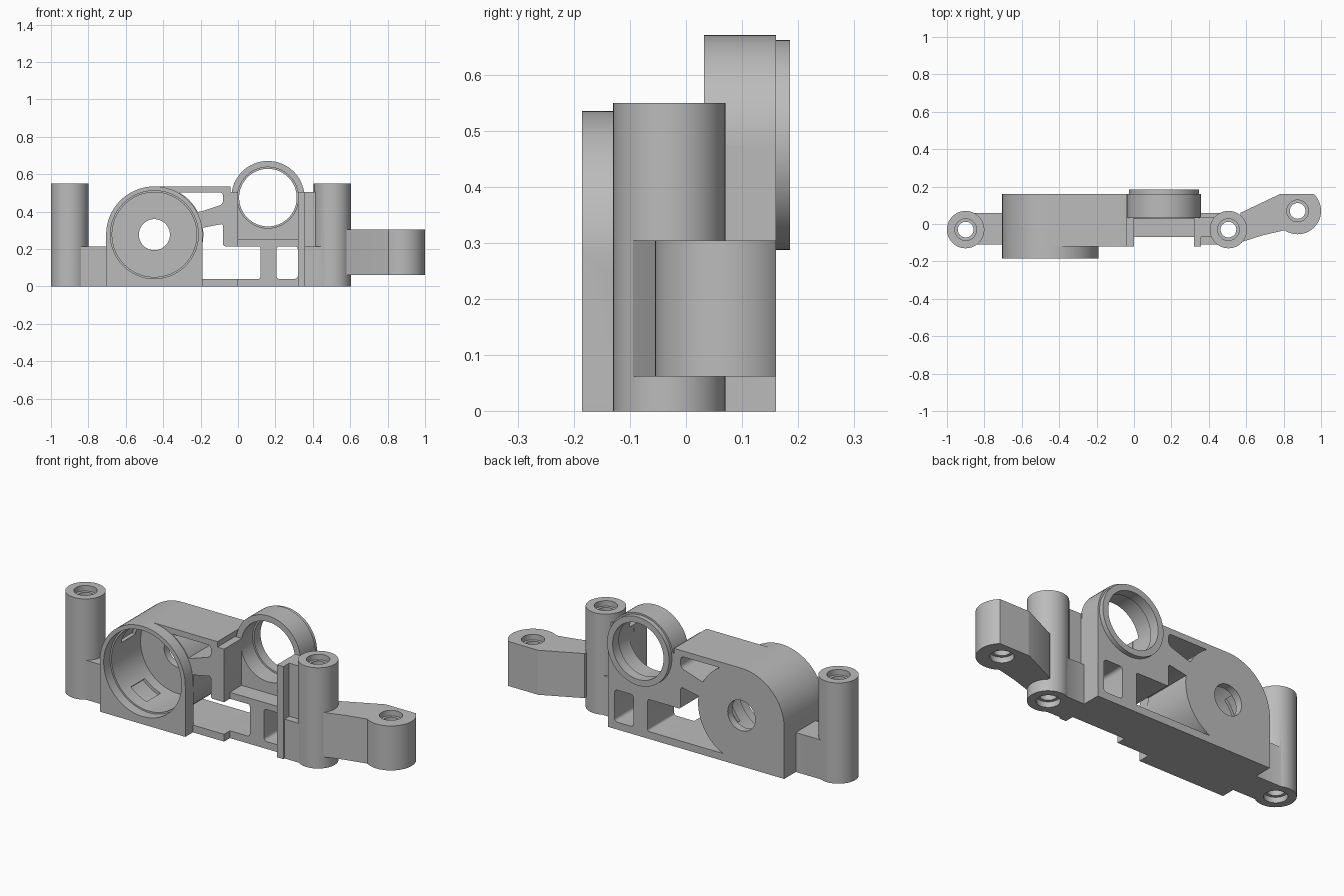
import bpy, bmesh
from math import sin, cos, pi, radians
from mathutils import Matrix

cube = bpy.data.objects.get("Cube")
if cube:
    bpy.data.objects.remove(cube, do_unlink=True)

grey = bpy.data.materials.new("plain grey")
grey.use_nodes = True
grey.diffuse_color = (0.5, 0.5, 0.5, 1)
grey.node_tree.nodes["Principled BSDF"].inputs["Base Color"].default_value = (0.5, 0.5, 0.5, 1)


def prism(name, pts, a, b, axis="y", rounding=0):
    """Extrude an outline from a to b: (x, z) along y, or (x, y) along z."""
    bm = bmesh.new()
    bm.faces.new([bm.verts.new((u, a, v) if axis == "y" else (u, v, a)) for u, v in pts])
    if rounding:
        bmesh.ops.bevel(bm, geom=bm.verts[:], offset=rounding, segments=5,
                        profile=0.5, affect="VERTICES")
    ext = bmesh.ops.extrude_face_region(bm, geom=bm.faces[:])
    moved = [g for g in ext["geom"] if isinstance(g, bmesh.types.BMVert)]
    bmesh.ops.translate(bm, verts=moved, vec=(0, b - a, 0) if axis == "y" else (0, 0, b - a))
    bmesh.ops.recalc_face_normals(bm, faces=bm.faces[:])
    mesh = bpy.data.meshes.new(name)
    bm.to_mesh(mesh)
    bm.free()
    mesh.materials.append(grey)
    obj = bpy.data.objects.new(name, mesh)
    bpy.context.collection.objects.link(obj)
    return obj


def arc(cx, cy, r, start=0, end=360, n=64):
    closed = end - start == 360
    steps = n if closed else n + 1
    return [(cx + r * cos(radians(start + (end - start) * i / n)),
             cy + r * sin(radians(start + (end - start) * i / n))) for i in range(steps)]


def rect(u0, u1, v0, v1):
    return [(u0, v0), (u1, v0), (u1, v1), (u0, v1)]


def boolean(obj, tool, operation):
    """Combine a tool into an object and discard the tool."""
    mod = obj.modifiers.new("combine", "BOOLEAN")
    mod.operation, mod.object, mod.solver = operation, tool, "EXACT"
    bpy.context.view_layer.update()
    graph = bpy.context.evaluated_depsgraph_get()
    result = bpy.data.meshes.new_from_object(obj.evaluated_get(graph))
    obj.modifiers.clear()
    obj.data = result
    bpy.data.objects.remove(tool, do_unlink=True)


def add(obj, *args, **kw):
    boolean(obj, prism("addition", *args, **kw), "UNION")


def cut(obj, *args, **kw):
    boolean(obj, prism("cutter", *args, **kw), "DIFFERENCE")


def screw_hole(obj, x, y, z0, z1):
    """Through hole with a wider recess at each end."""
    cut(obj, arc(x, y, 0.042, n=32), z0 - 0.1, z1 + 0.1, "z")
    cut(obj, arc(x, y, 0.058, n=32), z1 - 0.03, z1 + 0.1, "z")
    cut(obj, arc(x, y, 0.058, n=32), z0 - 0.1, z0 + 0.03, "z")


DRUM = (-0.447, 0.277)
RING = (0.16, 0.475)
BACK = 0.16

# Main frame: round-shouldered block with drum and flat top
shoulder = arc(*DRUM, 0.258, 180, 90, 20)
frame = prism("frame", [(-0.705, 0)] + shoulder + [(-0.04, 0.535), (-0.04, 0.505),
                                                   (0, 0.505), (0, 0)], -0.12, BACK)
# Lower shelf, rear plate and right cheek
add(frame, rect(-0.03, 0.34, 0, 0.25), -0.07, BACK)
add(frame, rect(-0.03, 0.358, 0, RING[1]), 0.03, BACK)
add(frame, rect(0.32, 0.358, 0, 0.505), -0.12, 0.04)

# Windows through the frame, kept clear of the drum
windows = [
    ([(-0.36, 0.04), (0.12, 0.04), (0.12, 0.215), (0.0, 0.215),
      (-0.08, 0.215), (-0.08, 0.335), (-0.36, 0.28)], 0.012),
    ([(0.205, 0.04), (0.32, 0.04), (0.32, 0.215), (0.205, 0.215)], 0.018),
    ([(-0.36, 0.38), (-0.2, 0.40), (-0.08, 0.44), (-0.08, 0.503), (-0.36, 0.503)], 0.018),
]
for outline, radius in windows:
    window = prism("window_cutter", outline, -0.4, 0.4, rounding=radius)
    boolean(window, prism("drum_guard", arc(*DRUM, 0.262), -0.5, 0.5), "DIFFERENCE")
    boolean(frame, window, "DIFFERENCE")

# Front drum collar, rounded above and square below
add(frame, [(-0.705, 0), (-0.189, 0)] + arc(*DRUM, 0.258, 0, 180, 40), -0.185, -0.112)

# Stepped drum bore, wall slots and rear eye
cut(frame, arc(*DRUM, 0.235), -0.4, -0.13)
cut(frame, arc(*DRUM, 0.226), -0.4, 0.12)
cut(frame, arc(*DRUM, 0.083, n=48), -0.4, 0.4)
for angle in (60, 150, 240, 330):
    sector = arc(*DRUM, 0.242, angle - 14, angle + 14, 8) + arc(*DRUM, 0.2, angle + 14, angle - 14, 8)
    cut(frame, sector, -0.06, 0.06)

# Rear bearing ring with thin collar and lipped bore
add(frame, arc(*RING, 0.196), 0.032, BACK)
add(frame, arc(*RING, 0.187), 0.1, 0.185)
cut(frame, arc(*RING, 0.163), -0.01, 0.13)
cut(frame, arc(*RING, 0.154), -0.01, 0.4)

# Left screw post with its low link
left_post = prism("left_post", arc(-0.9, -0.03, 0.1, n=48), 0, 0.55, "z")
add(left_post, rect(-0.9, -0.69, -0.11, 0.06), 0, 0.215, "z")
screw_hole(left_post, -0.9, -0.03, 0, 0.55)

# Right screw post with its stepped link
right_post = prism("right_post", arc(0.505, -0.03, 0.1, n=48), 0, 0.55, "z")
add(right_post, rect(0.345, 0.47, -0.07, 0.035), 0, 0.505, "z")
add(right_post, rect(0.345, 0.47, -0.11, 0.06), 0, 0.215, "z")
screw_hole(right_post, 0.505, -0.03, 0, 0.55)

# Side arm ending in a flat-backed boss
side_arm = prism("side_arm", arc(0.875, 0.07, 0.125, n=48), 0.062, 0.305, "z")
add(side_arm, [(0.57, -0.098), (0.69, -0.06), (0.82, -0.03), (0.875, 0.07),
               (0.9, 0.16), (0.78, 0.16), (0.57, 0.06)], 0.062, 0.305, "z")
cut(side_arm, rect(0.5, 1.2, BACK, 0.4), -0.1, 0.5, "z")
screw_hole(side_arm, 0.875, 0.07, 0.062, 0.305)

# Smooth the round walls and keep edges sharp
for obj in (frame, left_post, right_post, side_arm):
    bpy.ops.object.select_all(action="DESELECT")
    obj.select_set(True)
    bpy.context.view_layer.objects.active = obj
    bpy.ops.object.shade_smooth_by_angle(angle=radians(30))
